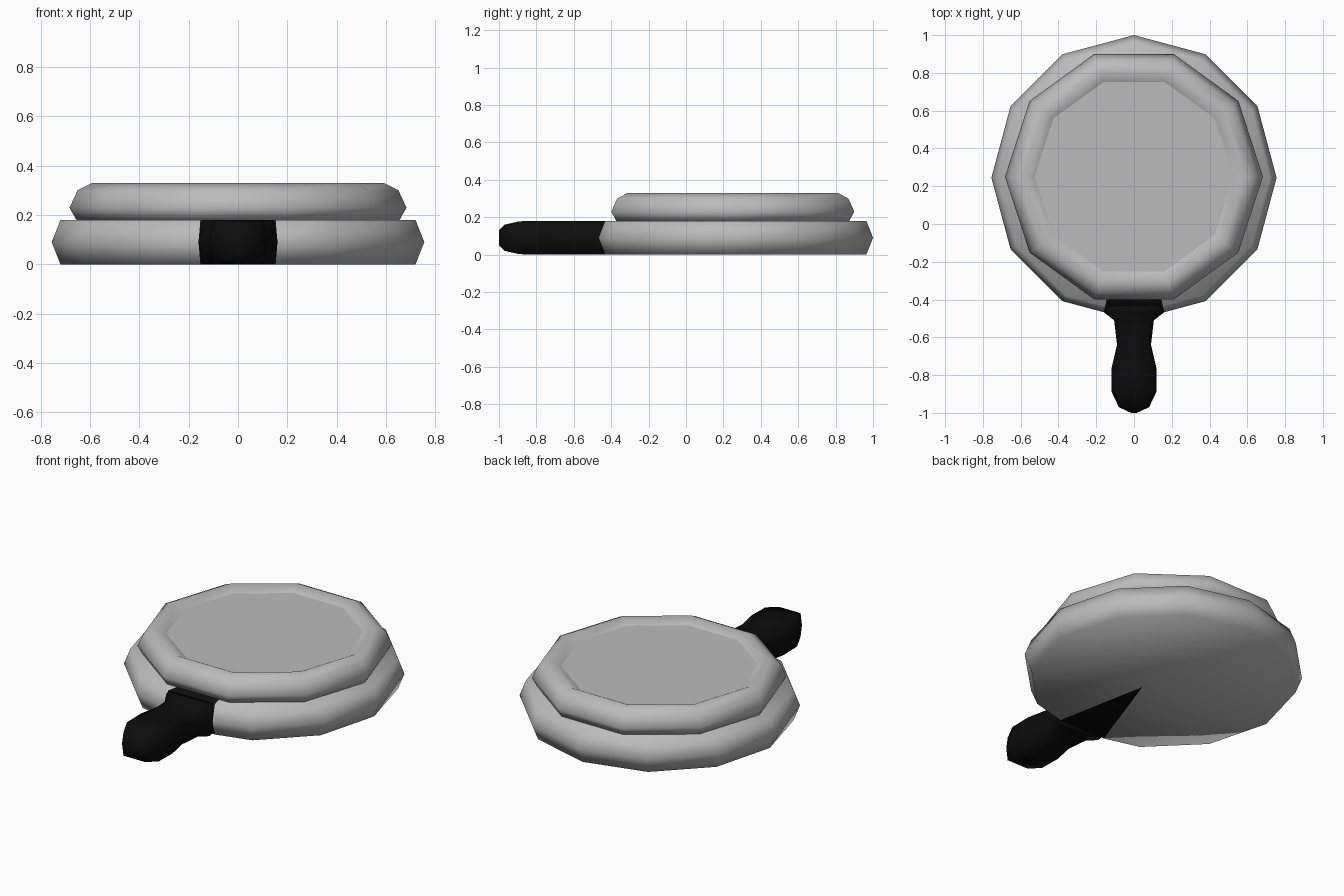
import bpy, bmesh, math

cube = bpy.data.objects.get("Cube")
if cube:
    bpy.data.objects.remove(cube, do_unlink=True)


def material(name, rgb):
    m = bpy.data.materials.new(name)
    m.use_nodes = True
    m.diffuse_color = (*rgb, 1)
    m.node_tree.nodes["Principled BSDF"].inputs["Base Color"].default_value = (*rgb, 1)
    return m


GREY = material("light_grey", (0.5, 0.5, 0.5))
BLACK = material("black", (0.004, 0.004, 0.004))
CY = 0.245  # centre of the round parts


def finish(name, bm, mats, smooth=True):
    bmesh.ops.recalc_face_normals(bm, faces=bm.faces)
    for f in bm.faces:
        f.smooth = smooth
    me = bpy.data.meshes.new(name)
    bm.to_mesh(me)
    bm.free()
    for m in mats:
        me.materials.append(m)
    ob = bpy.data.objects.new(name, me)
    bpy.context.collection.objects.link(ob)
    return ob


def bridge(bm, a, b):
    n = len(a)
    return [bm.faces.new((a[i], a[(i + 1) % n], b[(i + 1) % n], b[i])) for i in range(n)]


def fan(bm, ring, apex):
    c = bm.verts.new(apex)
    n = len(ring)
    return [bm.faces.new((ring[i], ring[(i + 1) % n], c)) for i in range(n)]


def circle(n, r):
    return [(r * math.cos(2 * math.pi * i / n), r * math.sin(2 * math.pi * i / n)) for i in range(n)]


# Pan: twelve sides, with the front corner cut flat where the handle joins
outline = circle(12, 0.755)
outline[9:10] = [(-0.16, -0.712), (0.16, -0.712)]
bm = bmesh.new()
rings = [[bm.verts.new((x * s, CY + y * s, z)) for x, y in outline]
         for s, z in ((0.953, 0), (1, 0.09), (0.953, 0.18))]
strips = [bridge(bm, rings[0], rings[1]), bridge(bm, rings[1], rings[2]),
          fan(bm, rings[0], (0, 0.07, 0.04)), fan(bm, rings[2], (0, CY, 0.18))]
for strip in strips:
    strip[9].material_index = 1
finish("pan", bm, (GREY, BLACK))

# Raised rim: ten sides, rounded over into a shallow recess
bm = bmesh.new()
profile = ((0.655, 0.18), (0.683, 0.23), (0.65, 0.3), (0.59, 0.33), (0.527, 0.3))
rings = [[bm.verts.new((x, CY + 0.005 + y, z)) for x, y in circle(10, r)] for r, z in profile]
for a, b in zip(rings, rings[1:]):
    bridge(bm, a, b)
bm.faces.new(rings[0])
finish("lid_rim", bm, (GREY,))

# Flat plate inside the rim
bm = bmesh.new()
bm.faces.new([bm.verts.new((x, CY + 0.005 + y, 0.3)) for x, y in circle(10, 0.53)])
finish("lid_plate", bm, (GREY,), False)

# Handle: six-sided sections lofted toward the front
bm = bmesh.new()
stations = ((-0.434, 0.153, 0.09), (-0.467, 0.16, 0.09), (-0.51, 0.105, 0.09), (-0.64, 0.09, 0.09),
            (-0.76, 0.118, 0.09), (-0.89, 0.118, 0.088), (-0.97, 0.08, 0.07), (-1.0, 0.015, 0.04))
section = ((1, 0), (0.88, 1), (-0.88, 1), (-1, 0), (-0.88, -1), (0.88, -1))
rings = [[bm.verts.new((w * u, y, 0.09 + h * v)) for u, v in section] for y, w, h in stations]
for a, b in zip(rings, rings[1:]):
    bridge(bm, a, b)
bm.faces.new(rings[0])
bm.faces.new(rings[-1])
finish("handle", bm, (BLACK,))
